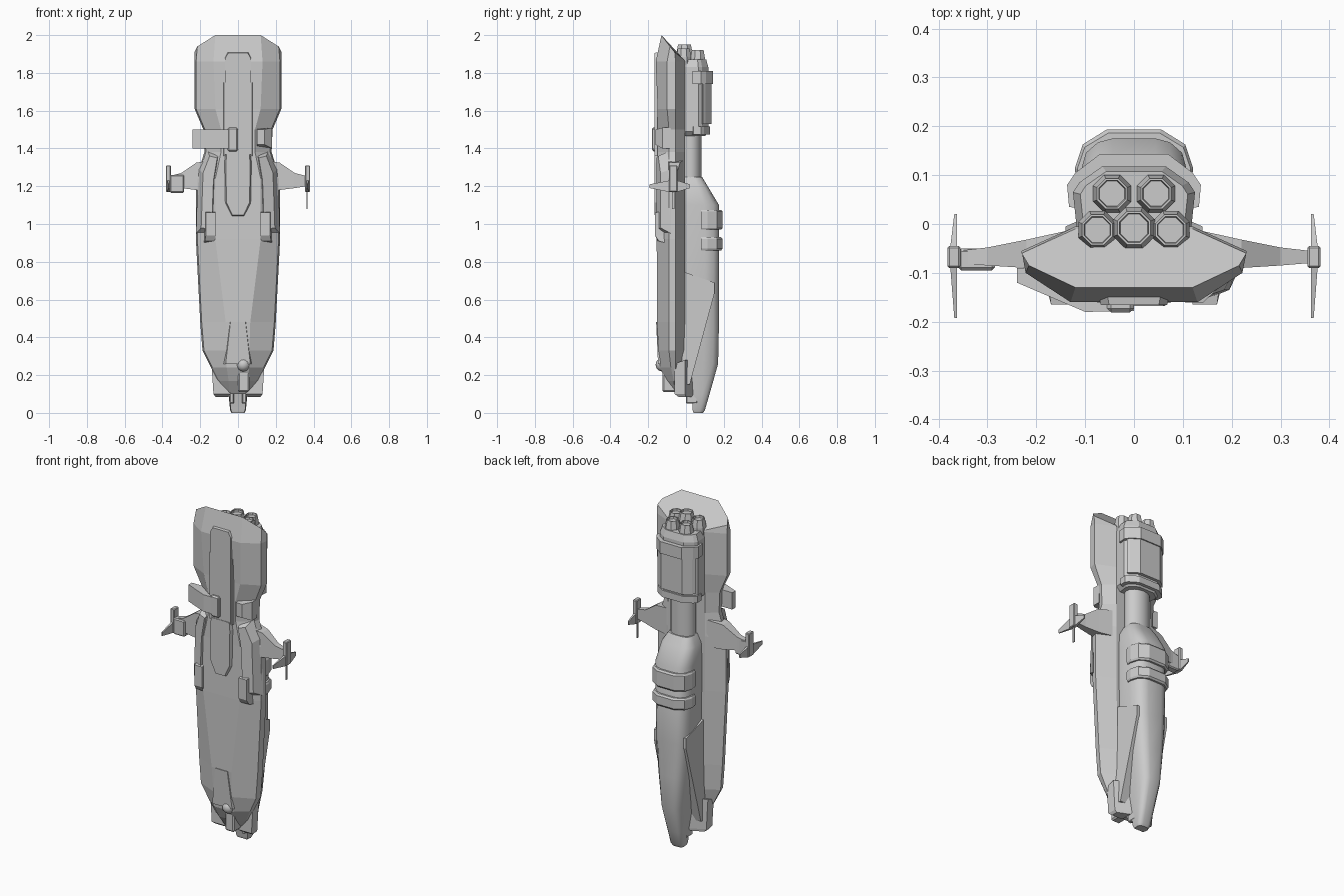
import bpy, math
from mathutils import Vector


def mesh_object(name, verts, faces):
    me = bpy.data.meshes.new(name)
    me.from_pydata([tuple(v) for v in verts], [], faces)
    ob = bpy.data.objects.new(name, me)
    bpy.context.collection.objects.link(ob)
    # consistent outward normals
    import bmesh
    bm = bmesh.new()
    bm.from_mesh(me)
    bmesh.ops.recalc_face_normals(bm, faces=bm.faces)
    bm.to_mesh(me)
    bm.free()
    return ob


def loft(name, rings):
    """Skin closed rings that all have the same number of points, with capped ends."""
    n = len(rings[0])
    faces = [tuple(range(n)), tuple(range((len(rings) - 1) * n, len(rings) * n))]
    for r in range(len(rings) - 1):
        for i in range(n):
            j = (i + 1) % n
            faces.append((r * n + i, r * n + j, (r + 1) * n + j, (r + 1) * n + i))
    return mesh_object(name, [p for ring in rings for p in ring], faces)


def sym(half, z=None):
    """Full ring from a half section on the +x side."""
    pts = [(p[0], p[1], p[2] if z is None else z) for p in half]
    return pts + [(-x, y, zz) for x, y, zz in reversed(pts)]


def front_plate(name, outline, y_back, y_front, shrink=0.85):
    """Outline in x/z, raised towards the front with sloped sides."""
    cx = sum(p[0] for p in outline) / len(outline)
    cz = sum(p[1] for p in outline) / len(outline)
    k = 1 - (1 - shrink) * 0.3
    top = [(cx + (x - cx) * shrink, y_front, cz + (z - cz) * k) for x, z in outline]
    return loft(name, [[(x, y_back, z) for x, z in outline], top])


def box(name, x0, x1, y0, y1, z0, z1, bevel=0.0):
    ob = loft(name, [[(x0, y0, z), (x1, y0, z), (x1, y1, z), (x0, y1, z)] for z in (z0, z1)])
    if bevel:
        m = ob.modifiers.new("bevel", "BEVEL")
        m.width, m.segments = bevel, 1
    return ob


def mirror(ob):
    m = ob.modifiers.new("mirror", "MIRROR")
    m.use_axis = (True, False, False)
    return ob


def smooth(ob, angle=35):
    bpy.ops.object.select_all(action="DESELECT")
    ob.select_set(True)
    bpy.context.view_layer.objects.active = ob
    bpy.ops.object.shade_smooth_by_angle(angle=math.radians(angle))


# Main hull: z, front ridge x, front y, side x, side front y, back x
hull_rows = [
    (0.10, 0.045, -0.055, 0.06, -0.04, 0.05),
    (0.17, 0.05, -0.105, 0.10, -0.065, 0.06),
    (0.24, 0.06, -0.138, 0.135, -0.08, 0.08),
    (0.33, 0.06, -0.145, 0.18, -0.09, 0.10),
    (0.48, 0.065, -0.154, 0.192, -0.09, 0.11),
    (0.92, 0.12, -0.155, 0.215, -0.09, 0.12),
    (1.24, 0.12, -0.150, 0.215, -0.09, 0.12),
    (1.38, 0.09, -0.150, 0.17, -0.09, 0.12),
    (1.50, 0.09, -0.150, 0.175, -0.09, 0.12),
    (1.61, 0.12, -0.150, 0.222, -0.10, 0.12),
    (1.86, 0.13, -0.160, 0.222, -0.10, 0.12)]
rings = [sym([(xf, yf), (xs, y1), (xs + 0.008, -0.055), (xb, -0.005 if z > 0.15 else -0.03)], z)
         for z, xf, yf, xs, y1, xb in hull_rows]
rings.append(sym([(0.12, -0.13, 2.0), (0.215, -0.085, 1.94), (0.23, -0.06, 1.91), (0.12, -0.01, 1.87)]))
loft("main_hull", rings)

# Long dorsal spine: upper strip and lower tapered housing
front_plate("dorsal_strip", [(-0.055, 1.91), (0.055, 1.91), (0.073, 1.88), (0.073, 1.36),
                             (-0.073, 1.36), (-0.073, 1.88)], -0.14, -0.166, 0.93)
front_plate("dorsal_housing", [(-0.07, 1.38), (0.07, 1.38), (0.075, 1.33), (0.072, 1.11), (0.035, 1.04),
                               (-0.035, 1.04), (-0.072, 1.11), (-0.075, 1.33)], -0.14, -0.168, 0.85)
mirror(loft("dorsal_rail", [[(0.06, -0.14, z), (0.08, -0.14, z), (0.075, -0.162, z), (0.06, -0.162, z)]
                            for z in (1.36, 1.75)]))

# Shoulder armour and small front boxes
mirror(loft("shoulder_armour", [
    [(0.10, -0.12, 1.37), (0.16, -0.09, 1.385), (0.213, -0.08, 1.29), (0.222, -0.08, 0.95),
     (0.13, -0.12, 0.93), (0.12, -0.12, 1.23)],
    [(0.11, -0.157, 1.35), (0.15, -0.147, 1.36), (0.185, -0.135, 1.27), (0.195, -0.135, 0.98),
     (0.14, -0.157, 0.97), (0.13, -0.157, 1.23)]]))
mirror(loft("shoulder_box", [
    [(0.115, -0.11, 0.90), (0.18, -0.11, 0.90), (0.175, -0.145, 0.91), (0.12, -0.15, 0.91)],
    [(0.115, -0.11, 0.94), (0.178, -0.11, 0.94), (0.17, -0.165, 0.94), (0.12, -0.165, 0.94)],
    [(0.115, -0.11, 1.07), (0.178, -0.11, 1.07), (0.17, -0.165, 1.06), (0.12, -0.165, 1.06)]]))

# Offset bridge arm on the left, small pod on the right
bridge = [(0.0, -0.12), (0.0, -0.178), (-0.10, -0.18), (-0.24, -0.12), (-0.24, -0.09), (-0.15, -0.09)]
loft("bridge_arm", [[(x, y, z) for x, y in bridge] for z in (1.40, 1.50)])
box("bridge_cap", -0.055, 0.0, -0.181, -0.12, 1.385, 1.51, 0.008)
loft("right_pod", [[(0.10, -0.11, z), (0.10, -0.16, z + d), (0.14, -0.162, z + d), (0.18, -0.125, z),
                    (0.18, -0.08, z)] for z, d in ((1.40, 0.02), (1.51, -0.01))])

# Wings with tip pods, fins and antennas
mirror(loft("wing", [
    [(0.12, -0.01, 1.18), (0.12, -0.10, 1.18), (0.12, -0.10, 1.34), (0.12, -0.01, 1.34)],
    [(0.22, -0.032, 1.18), (0.22, -0.09, 1.18), (0.22, -0.09, 1.325), (0.22, -0.032, 1.325)],
    [(0.30, -0.048, 1.19), (0.30, -0.085, 1.19), (0.30, -0.085, 1.27), (0.30, -0.048, 1.27)],
    [(0.36, -0.055, 1.20), (0.36, -0.08, 1.20), (0.36, -0.08, 1.255), (0.36, -0.055, 1.255)]]))
mirror(box("wing_tip_pod", 0.355, 0.382, -0.09, -0.045, 1.17, 1.31, 0.004))
mirror(loft("wing_tip_fin", [
    [(0.362, y, z0), (0.362 + w, y, z0), (0.362 + w, y, z1), (0.362, y, z1)]
    for y, w, z0, z1 in ((-0.192, 0.006, 1.19, 1.21), (-0.09, 0.014, 1.17, 1.23),
                         (-0.045, 0.014, 1.17, 1.23), (0.02, 0.006, 1.19, 1.21))]))
box("right_antenna", 0.363, 0.369, -0.075, -0.062, 1.08, 1.18)
box("left_wing_gun", -0.36, -0.285, -0.095, -0.05, 1.165, 1.26, 0.006)

# Belly hull: z, half width, front y, back y
belly_rows = [(0.0, 0.035, 0.04, 0.09), (0.015, 0.042, 0.035, 0.10), (0.10, 0.05, 0.03, 0.125),
              (0.26, 0.07, -0.02, 0.17), (0.45, 0.09, -0.02, 0.174), (0.65, 0.106, -0.02, 0.175),
              (1.10, 0.112, -0.02, 0.175), (1.20, 0.105, -0.02, 0.115), (1.25, 0.075, -0.02, 0.085)]


def belly_ring(z, w, y0, y1):
    h = y1 - y0
    return sym([(w * 0.9, y0), (w, y0 + h * 0.6), (w * 0.88, y0 + h * 0.85),
                (w * 0.66, y0 + h * 0.96), (w * 0.4, y1)], z)


smooth(loft("belly_hull", [belly_ring(*r) for r in belly_rows]))
# Diagonal flank armour beside the belly nose
mirror(loft("belly_flank", [[(x, -0.02, 0.15), (x, 0.02, 0.15), (x * s, 0.15, 0.63),
                             (x * s, 0.15, 0.69), (x, -0.02, 0.75)]
                            for x, s in ((0.04, 1.0), (0.112, 0.94))]))
# Belly bands
band = [(0.09, 0.08), (0.118, 0.08), (0.121, 0.115), (0.105, 0.163), (0.055, 0.194)]
for i, (a, b) in enumerate(((0.86, 0.93), (0.97, 1.075))):
    inner = [(x * 0.96, 0.08 + (y - 0.08) * 0.93) for x, y in band]
    loft(f"belly_band_{i}", [sym(inner, a), sym(band, a + 0.01), sym(band, b - 0.01), sym(inner, b)])

# Neck between belly and engine block
neck = [[(0.075 * math.cos(t * math.tau / 16), 0.025 + 0.057 * math.sin(t * math.tau / 16), z)
         for t in range(16)] for z in (1.2, 1.5)]
smooth(loft("engine_neck", neck))

# Engine block with collar and back plate
section = [(0.115, -0.03), (0.125, 0.065), (0.112, 0.085), (0.065, 0.118)]


def scaled(k, z):
    return sym([(x * k, 0.03 + (y - 0.03) * k) for x, y in section], z)


loft("engine_block", [scaled(0.8, 1.465), scaled(1.0, 1.49), scaled(1.0, 1.83), scaled(0.88, 1.87)])
collar = [(0.10, 0.03), (0.133, 0.035), (0.137, 0.08), (0.12, 0.105), (0.07, 0.143)]
loft("engine_collar", [sym(collar, 1.74), sym(collar, 1.81)])
plate = [(0.09, 0.08), (0.125, 0.09), (0.113, 0.103), (0.068, 0.136)]
loft("engine_back_plate", [sym(plate, 1.53), sym(plate, 1.76)])
foot = [(0.10, 0.03), (0.129, 0.04), (0.131, 0.08), (0.117, 0.095), (0.068, 0.126)]
loft("engine_foot_collar", [sym(foot, 1.475), sym(foot, 1.515)])

# Five engine nozzles, flared at the base with recessed exhausts
for i, (x, y, r, top) in enumerate(((-0.045, 0.062, 0.042, 1.92), (0.045, 0.062, 0.042, 1.92),
                                    (-0.075, -0.012, 0.042, 1.93), (0.075, -0.012, 0.042, 1.93),
                                    (0, -0.008, 0.046, 1.95))):
    prof = [(r, 1.84), (r, top - 0.045), (r * 0.8, top), (r * 0.7, top), (r * 0.66, top - 0.012)]
    loft(f"engine_nozzle_{i}", [[(x + rr * math.cos((t + 0.5) * math.tau / 8),
                                  y + rr * math.sin((t + 0.5) * math.tau / 8), z)
                                 for t in range(8)] for rr, z in prof])

# Nose prongs, claws, wedge step and ball turret
mirror(loft("nose_prong", [
    [(0.05, -0.04, 0.085), (0.12, -0.04, 0.085), (0.12, 0.0, 0.085), (0.05, 0.03, 0.085)],
    [(0.04, -0.06, 0.10), (0.13, -0.06, 0.10), (0.13, -0.005, 0.10), (0.04, 0.04, 0.10)],
    [(0.04, -0.06, 0.26), (0.14, -0.06, 0.26), (0.14, -0.005, 0.28), (0.04, 0.04, 0.28)]]))
mirror(box("nose_claw", 0.022, 0.045, 0.0, 0.06, 0.05, 0.12, 0.004))
loft("nose_wedge", [sym([(0.045, -0.14), (0.04, -0.158)], 0.48),
                    sym([(0.08, -0.12), (0.065, -0.148)], 0.26)])
box("turret_strut", 0.0, 0.06, -0.125, -0.05, 0.11, 0.25, 0.008)
bpy.ops.mesh.primitive_uv_sphere_add(segments=16, ring_count=8, radius=0.036, location=(0.028, -0.125, 0.255))
bpy.context.object.name = "turret_ball"
smooth(bpy.context.object, 40)
